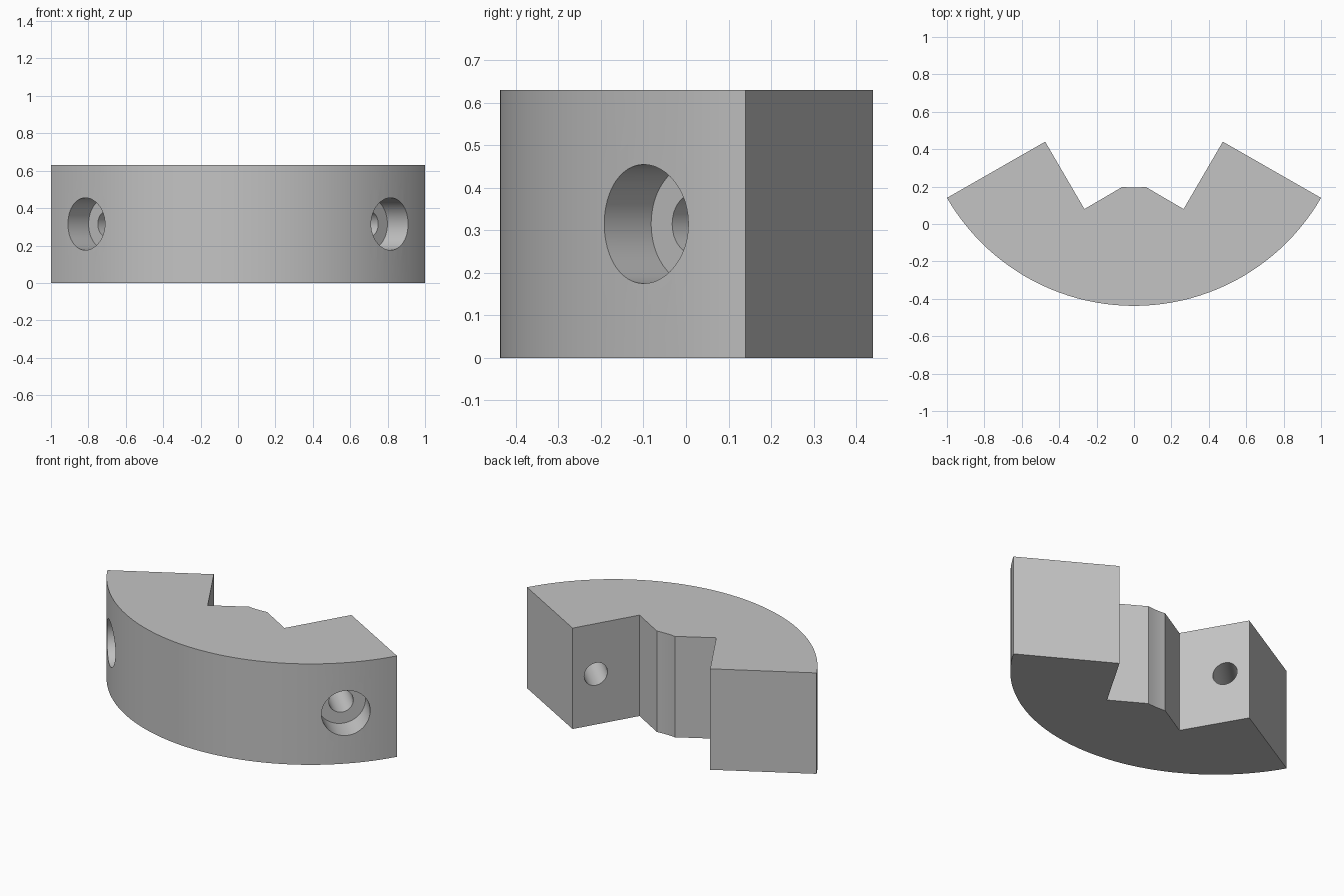
import bpy, bmesh
from math import sin, cos, radians, pi
from mathutils import Vector

cube = bpy.data.objects.get("Cube")
if cube:
    bpy.data.objects.remove(cube, do_unlink=True)

HEIGHT = 0.63
CENTRE_Y = 0.717       # centre shared by the outer arc, inner arc and bores
OUTER_R, INNER_R = 1.1547, 0.522

grey = bpy.data.materials.new("plain_grey")
grey.use_nodes = True
colour = (0.55, 0.55, 0.55, 1)
grey.diffuse_color = colour
grey.node_tree.nodes["Principled BSDF"].inputs["Base Color"].default_value = colour


def polar(radius, angle):
    """Point in plan, with the angle in degrees from the front (-y) towards +x."""
    a = radians(angle)
    return radius * sin(a), CENTRE_Y - radius * cos(a)


def arc(radius, start, end, steps):
    return [polar(radius, start + (end - start) * i / steps) for i in range(steps + 1)]


# Plan outline: outer arc, right shoulder, inner arc, left shoulder
shoulder = [(0.475, 0.44), (0.265, 0.08)]
outline = arc(OUTER_R, -60, 60, 48) + shoulder
outline += arc(INNER_R, 6.8, -6.8, 6)
outline += [(-x, y) for x, y in reversed(shoulder)]

# Extrude the outline into the clamp body
bm = bmesh.new()
base = bm.faces.new([bm.verts.new((x, y, 0)) for x, y in outline])
top = bmesh.ops.extrude_face_region(bm, geom=[base])["geom"]
bmesh.ops.translate(bm, vec=(0, 0, HEIGHT),
                    verts=[v for v in top if isinstance(v, bmesh.types.BMVert)])
bmesh.ops.recalc_face_normals(bm, faces=bm.faces)
mesh = bpy.data.meshes.new("clamp_segment")
bm.to_mesh(mesh)
bm.free()
body = bpy.data.objects.new("clamp_segment", mesh)
bpy.context.collection.objects.link(body)
mesh.materials.append(grey)


def bore(name, angle, radius, inner, outer):
    """Cut a radial round hole between two distances from the centre."""
    x, y = polar((inner + outer) / 2, angle)
    axis = Vector((sin(radians(angle)), -cos(radians(angle)), 0))
    bpy.ops.mesh.primitive_cylinder_add(
        vertices=48, radius=radius, depth=outer - inner, location=(x, y, HEIGHT / 2),
        rotation=axis.to_track_quat('Z', 'Y').to_euler())
    cutter = bpy.context.object
    cutter.name = name
    cutter.hide_render = True
    cutter.data.materials.append(grey)
    bpy.context.view_layer.objects.active = body
    cut = body.modifiers.new(name, 'BOOLEAN')
    cut.operation, cut.solver, cut.object = 'DIFFERENCE', 'EXACT', cutter
    bpy.ops.object.modifier_apply(modifier=cut.name)
    bpy.data.objects.remove(cutter, do_unlink=True)


# Counterbored screw holes on both sides
for side, angle in (("left", 45), ("right", -45)):
    bore(side + "_counterbore", angle, 0.14, 0.99, 1.4)
    bore(side + "_screw_hole", angle, 0.07, 0.3, 1.2)

# Smooth the curved walls, keep the corners sharp
bpy.ops.object.select_all(action='DESELECT')
body.select_set(True)
bpy.context.view_layer.objects.active = body
bpy.ops.object.shade_smooth_by_angle(angle=radians(20))
